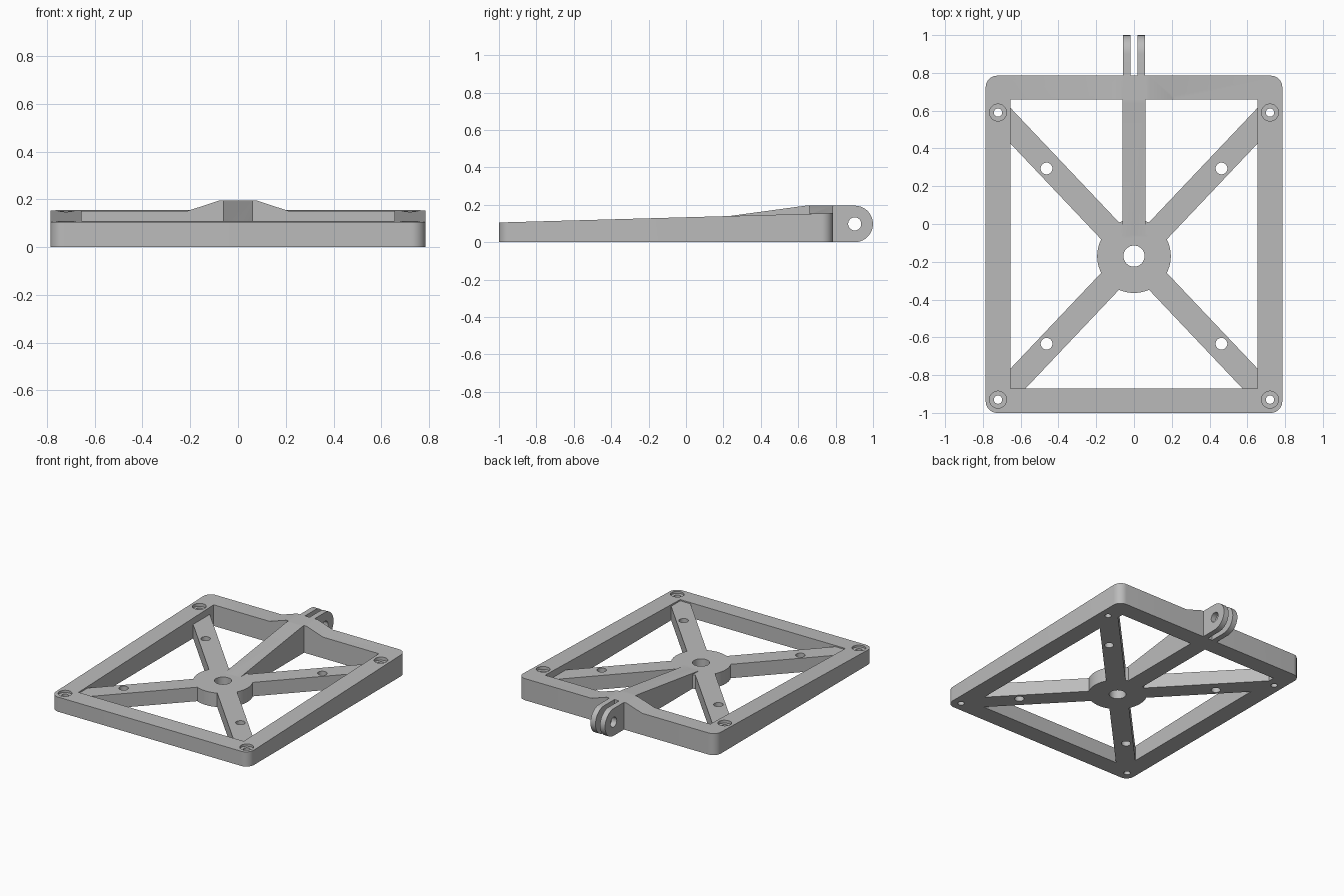
import bpy, bmesh, math
from mathutils import Matrix, Vector

if "Cube" in bpy.data.objects:
    bpy.data.objects.remove(bpy.data.objects["Cube"], do_unlink=True)

grey = bpy.data.materials.new("plain_grey")
grey.use_nodes = True
grey.diffuse_color = (0.5, 0.5, 0.5, 1)
grey.node_tree.nodes["Principled BSDF"].inputs["Base Color"].default_value = (0.5, 0.5, 0.5, 1)

HUB_Y, SPOKE_TOP = -0.17, 0.1
FRONT, BACK, SIDE = -1.0, 0.785, 0.785
CORNER_X, CORNER_DY = 0.72, 0.76


def prism(name, points, start, end, axis="z"):
    """Extrude a closed outline; points are (x,y), (y,z) or (x,z) by axis."""
    place = {"z": lambda a, b, t: (a, b, t),
             "x": lambda a, b, t: (t, a, b),
             "y": lambda a, b, t: (a, t, b)}[axis]
    bm = bmesh.new()
    face = bm.faces.new([bm.verts.new(place(a, b, start)) for a, b in points])
    out = bmesh.ops.extrude_face_region(bm, geom=[face])
    moved = [v for v in out["geom"] if isinstance(v, bmesh.types.BMVert)]
    bmesh.ops.translate(bm, verts=moved, vec=Vector(place(0, 0, end - start)))
    bmesh.ops.recalc_face_normals(bm, faces=bm.faces)
    mesh = bpy.data.meshes.new(name)
    bm.to_mesh(mesh)
    bm.free()
    mesh.materials.append(grey)
    obj = bpy.data.objects.new(name, mesh)
    bpy.context.collection.objects.link(obj)
    return obj


def arc(a, b, r, start=0, end=360, steps=48):
    count = steps if end - start == 360 else steps + 1
    angles = [math.radians(start + (end - start) * i / steps) for i in range(count)]
    return [(a + r * math.cos(t), b + r * math.sin(t)) for t in angles]


def box(x, y0, y1):
    return [(-x, y0), (x, y0), (x, y1), (-x, y1)]


def combine(body, other, operation):
    mod = body.modifiers.new("combine", "BOOLEAN")
    mod.operation, mod.solver, mod.object = operation, "EXACT", other
    with bpy.context.temp_override(object=body, active_object=body):
        bpy.ops.object.modifier_apply(modifier=mod.name)
    bpy.data.objects.remove(other, do_unlink=True)


# Rounded rectangular frame whose top slopes up towards the back
r = 0.06
outline = []
for cx, cy, a in ((SIDE - r, BACK - r, 0), (r - SIDE, BACK - r, 90),
                  (r - SIDE, FRONT + r, 180), (SIDE - r, FRONT + r, 270)):
    outline += arc(cx, cy, r, a, a + 90, 10)
body = prism("mounting_frame", outline, 0, 0.1)
for v in body.data.vertices:
    if v.co.z > 0.05:
        v.co.z = 0.105 + 0.028 * (v.co.y - FRONT)
combine(body, prism("frame_opening", box(0.655, -0.87, 0.66), -0.1, 0.4), "DIFFERENCE")

# Hub and diagonal spokes
combine(body, prism("hub", arc(0, HUB_Y, 0.195, steps=64), 0, SPOKE_TOP), "UNION")
for s in (-1, 1):
    angle = math.atan2(CORNER_DY, s * CORNER_X)
    reach = math.hypot(CORNER_X, CORNER_DY)
    turn = Matrix.Translation((0, HUB_Y, 0)) @ Matrix.Rotation(angle, 4, "Z")
    spoke = prism("spoke", box(reach, -0.065, 0.065), 0, SPOKE_TOP)
    spoke.data.transform(turn)
    combine(body, spoke, "UNION")

# Rising arm from the hub to the raised back of the frame
arm = [(-0.08, 0), (0.72, 0), (0.72, 0.195), (0.64, 0.195), (-0.06, SPOKE_TOP), (-0.08, SPOKE_TOP)]
combine(body, prism("arm", arm, -0.062, 0.062, "x"), "UNION")
bump = [(-0.21, 0), (0.21, 0), (0.21, 0.152), (0.08, 0.195), (-0.08, 0.195), (-0.21, 0.152)]
combine(body, prism("back_rise", bump, 0.66, BACK, "y"), "UNION")

# Twin hinge lugs with rounded ends
lug = [(0.74, 0)] + arc(0.902, 0.0975, 0.0975, -90, 90, 28) + [(0.74, 0.195)]
for s in (-1, 1):
    combine(body, prism("hinge_lug", lug, s * 0.018, s * 0.058, "x"), "UNION")
combine(body, prism("hinge_hole", arc(0.902, 0.0975, 0.035), -0.2, 0.2, "x"), "DIFFERENCE")

# Hub bore, spoke holes and counterbored corner holes
combine(body, prism("hub_bore", arc(0, HUB_Y, 0.056), -0.1, 0.4), "DIFFERENCE")
for sx in (-1, 1):
    for sy in (-1, 1):
        x, y = sx * CORNER_X, HUB_Y + sy * CORNER_DY
        floor = 0.092 if sy < 0 else 0.128
        combine(body, prism("counterbore", arc(x, y, 0.045), floor, 0.4), "DIFFERENCE")
        combine(body, prism("corner_hole", arc(x, y, 0.022), -0.1, 0.4), "DIFFERENCE")
        x, y = sx * 0.463, HUB_Y + sy * 0.464
        combine(body, prism("spoke_hole", arc(x, y, 0.031), -0.1, 0.4), "DIFFERENCE")

bpy.ops.object.select_all(action="DESELECT")
body.select_set(True)
bpy.context.view_layer.objects.active = body
bpy.ops.object.shade_smooth_by_angle(angle=math.radians(25))
